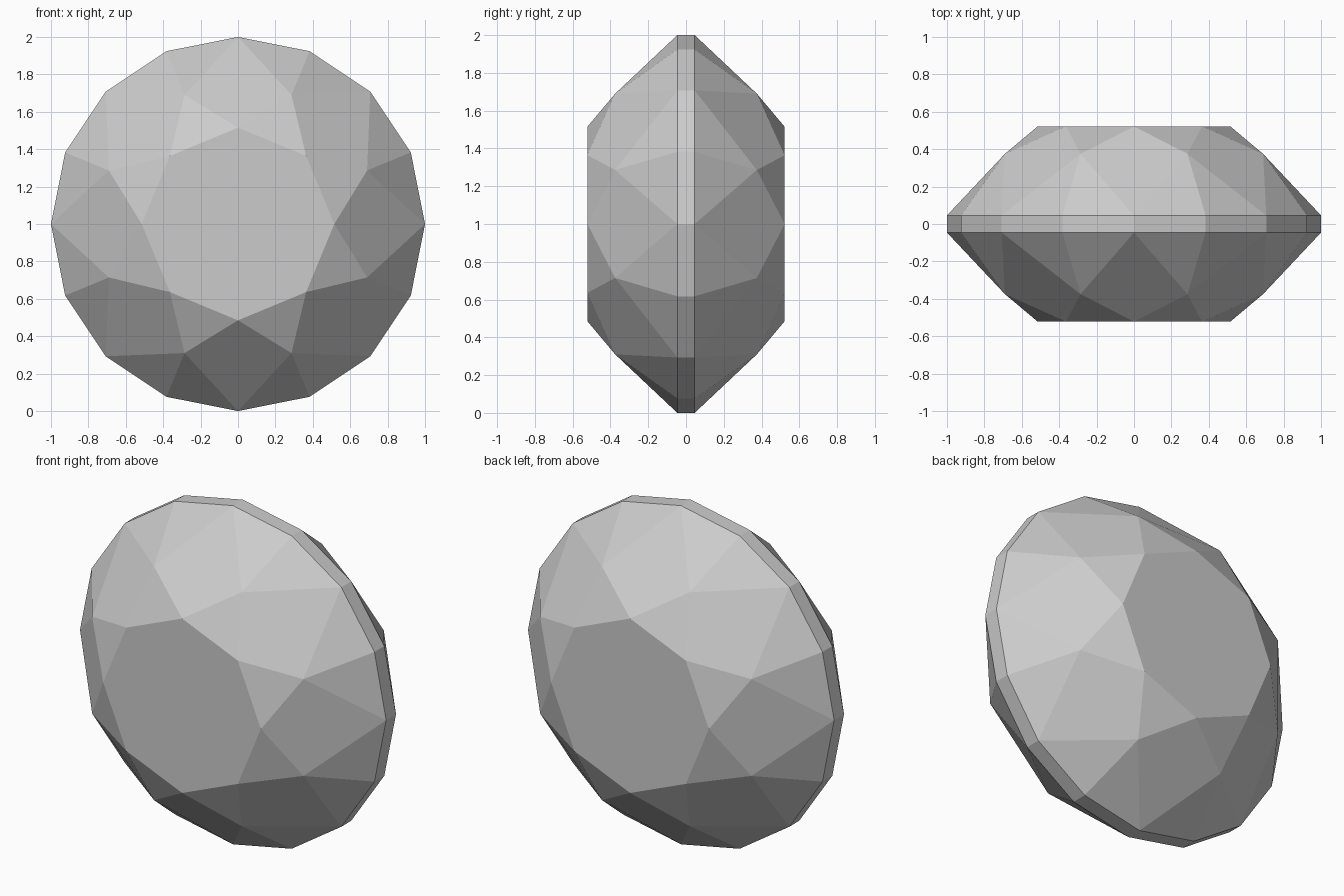
import bpy, bmesh, math

if "Cube" in bpy.data.objects:
    bpy.data.objects.remove(bpy.data.objects["Cube"])

CENTER_Z = 1.0


def ring(bm, count, radius, y, offset=0.0):
    """Ring of vertices around the y axis."""
    pts = []
    for i in range(count):
        a = 2 * math.pi * i / count + math.radians(offset)
        pts.append(bm.verts.new((radius * math.cos(a), y, CENTER_Z + radius * math.sin(a))))
    return pts


bm = bmesh.new()
girdles = []

# Front and back brilliant-cut facets
for side in (-1, 1):
    table = ring(bm, 8, 0.515, side * 0.522)
    middle = ring(bm, 8, 0.747, side * 0.375, 22.5)
    girdle = ring(bm, 16, 1.0, side * 0.046)
    girdles.append(girdle)
    bm.faces.new(table)
    for k in range(8):
        n = (k + 1) % 8
        g0, g1, g2 = (girdle[(2 * k + j) % 16] for j in range(3))
        bm.faces.new((table[k], table[n], middle[k]))             # star facet
        bm.faces.new((middle[k - 1], table[k], middle[k], g0))    # kite facet
        bm.faces.new((middle[k], g0, g1))                         # girdle facets
        bm.faces.new((middle[k], g1, g2))

# Thin band joining both halves
front, back = girdles
for i in range(16):
    j = (i + 1) % 16
    bm.faces.new((front[i], front[j], back[j], back[i]))

bmesh.ops.recalc_face_normals(bm, faces=bm.faces)
mesh = bpy.data.meshes.new("cut_gem")
bm.to_mesh(mesh)
bm.free()
gem = bpy.data.objects.new("cut_gem", mesh)
bpy.context.collection.objects.link(gem)
